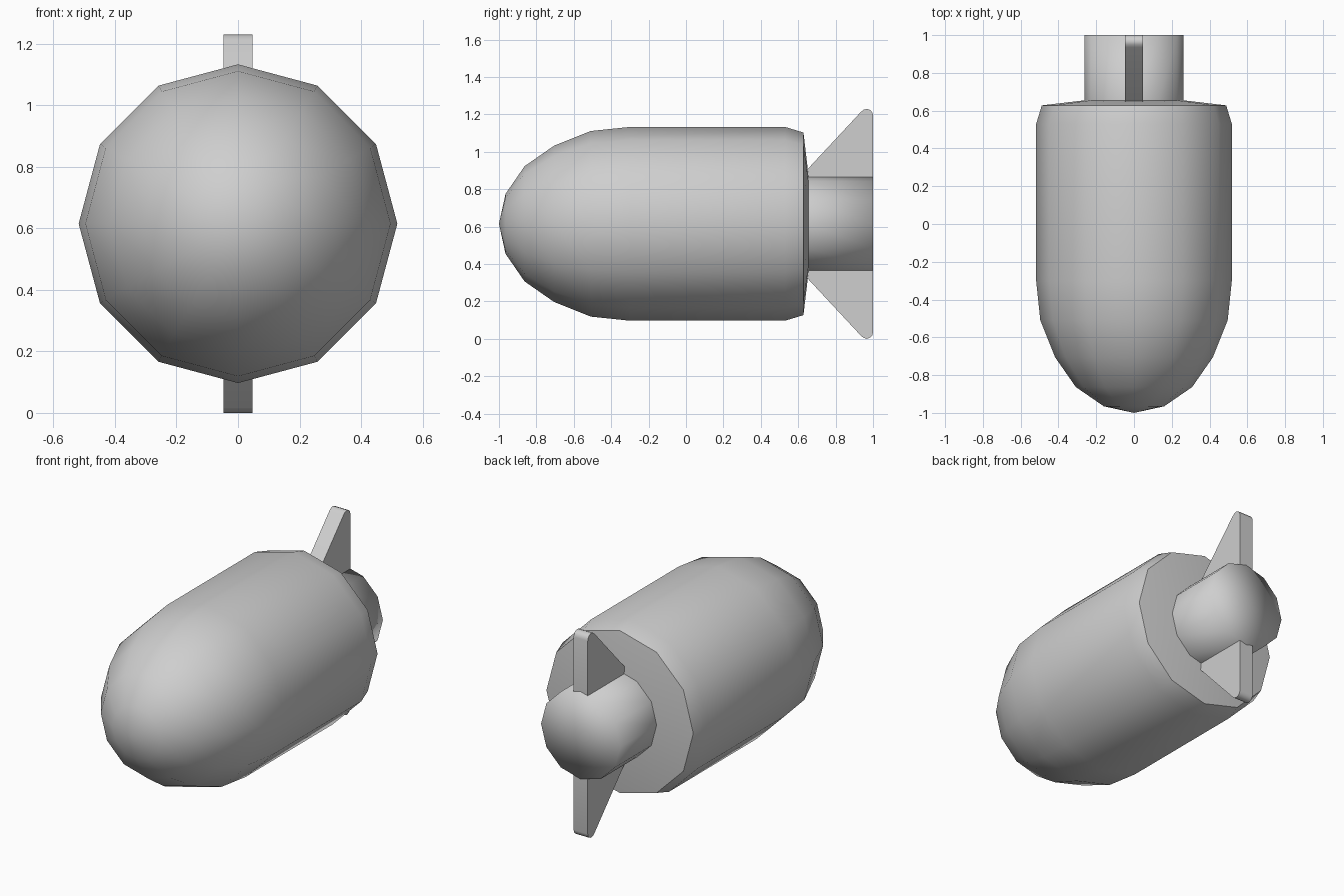
import bpy
import bmesh
import math
from mathutils import Vector

default_cube = bpy.data.objects.get("Cube")
if default_cube:
    bpy.data.objects.remove(default_cube, do_unlink=True)

SIDES = 12
AXIS_Z = 0.615

grey = bpy.data.materials.new("plain grey")
grey.use_nodes = True
grey.diffuse_color = (0.62, 0.62, 0.62, 1)
grey.node_tree.nodes["Principled BSDF"].inputs["Base Color"].default_value = (0.62, 0.62, 0.62, 1)


def finish(bm, name, smooth_angle):
    """Turn the bmesh into a shaded, coloured object."""
    bmesh.ops.recalc_face_normals(bm, faces=bm.faces)
    mesh = bpy.data.meshes.new(name)
    bm.to_mesh(mesh)
    bm.free()
    mesh.materials.append(grey)
    obj = bpy.data.objects.new(name, mesh)
    bpy.context.collection.objects.link(obj)
    bpy.ops.object.select_all(action='DESELECT')
    obj.select_set(True)
    bpy.context.view_layer.objects.active = obj
    if smooth_angle is None:
        bpy.ops.object.shade_smooth()
    else:
        bpy.ops.object.shade_smooth_by_angle(angle=math.radians(smooth_angle))
    return obj


def lathe(name, profile, smooth_angle):
    """Revolve (y, radius) points round the long axis; ends close on the axis."""
    bm = bmesh.new()
    rings = []
    for y, r in profile:
        count = SIDES if r > 0 else 1
        rings.append([bm.verts.new((r * math.sin(i * math.tau / SIDES), y,
                                    AXIS_Z + r * math.cos(i * math.tau / SIDES)))
                      for i in range(count)])
    for a, b in zip(rings, rings[1:]):
        for i in range(SIDES):
            j = (i + 1) % SIDES
            corners = [a[i % len(a)], a[j % len(a)], b[j % len(b)], b[i % len(b)]]
            bm.faces.new(list(dict.fromkeys(corners)))
    return finish(bm, name, smooth_angle)


def fin(name, side):
    """Extrude the fin outline across x; side is 1 for up, -1 for down."""
    outline = [(0.62, 0.25), (0.62, 0.26), (0.935, 0.598), (0.95, 0.610), (0.967, 0.615),
               (0.985, 0.608), (0.996, 0.596), (1.0, 0.58), (1.0, 0.25)]
    bm = bmesh.new()
    face = bm.faces.new([bm.verts.new((-0.047, y, AXIS_Z + side * h)) for y, h in outline])
    new = bmesh.ops.extrude_face_region(bm, geom=[face])["geom"]
    bmesh.ops.translate(bm, vec=Vector((0.094, 0, 0)),
                        verts=[g for g in new if isinstance(g, bmesh.types.BMVert)])
    return finish(bm, name, 40)


# Rounded nose, straight barrel, narrow rear bevel and shallow back plate
lathe("body", [(-1.0, 0), (-0.965, 0.16), (-0.863, 0.308), (-0.705, 0.418),
               (-0.51, 0.496), (-0.30, 0.518), (0.53, 0.518), (0.628, 0.488),
               (0.655, 0.26), (0.655, 0)], 40)

# Tail tube with a softly shaded flat end
lathe("tail", [(0.645, 0.263), (1.0, 0.263), (1.0, 0)], None)

# Upper and lower fins
fin("upper_fin", 1)
fin("lower_fin", -1)
